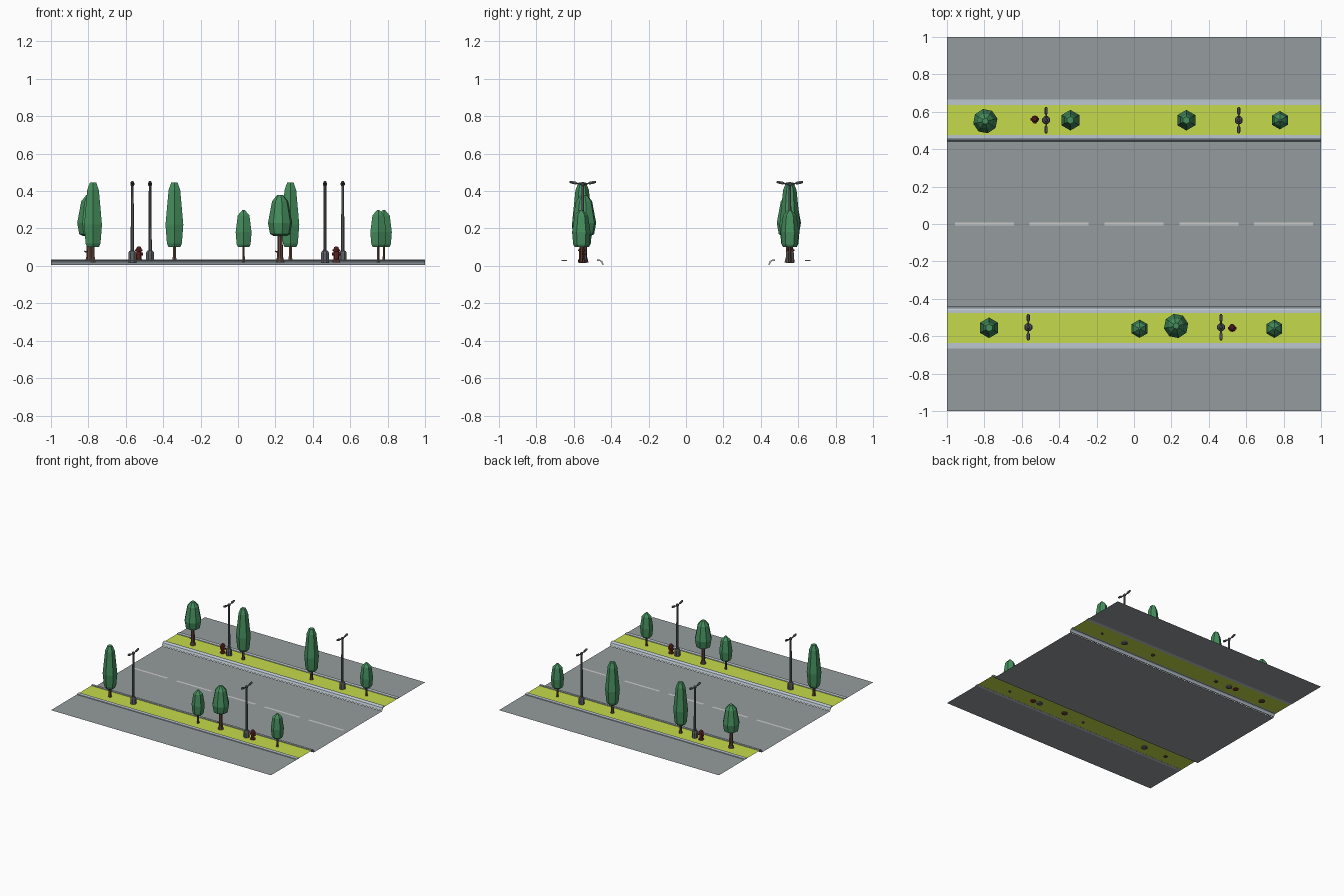
import bpy, bmesh, math
from mathutils import Vector, Matrix

if "Cube" in bpy.data.objects:
    bpy.data.objects.remove(bpy.data.objects["Cube"])


def material(name, r, g, b):
    m = bpy.data.materials.new(name)
    m.diffuse_color = (r, g, b, 1)
    m.use_nodes = True
    m.node_tree.nodes["Principled BSDF"].inputs["Base Color"].default_value = m.diffuse_color
    return m


ROAD = material("asphalt", 0.30, 0.33, 0.34)
LINE = material("lane_paint", 0.55, 0.55, 0.55)
KERB = material("kerb_stone", 0.50, 0.57, 0.62)
GRASS = material("grass", 0.56, 0.70, 0.07)
LEAF = material("leaves", 0.06, 0.27, 0.11)
BARK = material("bark", 0.13, 0.07, 0.05)
METAL = material("lamp_metal", 0.12, 0.13, 0.14)
RED = material("hydrant_red", 0.20, 0.03, 0.025)


def finish(name, bm, mat):
    bmesh.ops.recalc_face_normals(bm, faces=bm.faces)
    me = bpy.data.meshes.new(name)
    bm.to_mesh(me)
    bm.free()
    me.materials.append(mat)
    ob = bpy.data.objects.new(name, me)
    bpy.context.collection.objects.link(ob)
    return ob


def rect(name, x0, x1, y0, y1, z, mat):
    bm = bmesh.new()
    f = bm.faces.new([bm.verts.new(p) for p in
                      ((x0, y0, z), (x1, y0, z), (x1, y1, z), (x0, y1, z))])
    f.normal_update()
    me = bpy.data.meshes.new(name)
    bm.to_mesh(me)
    bm.free()
    me.materials.append(mat)
    bpy.context.collection.objects.link(bpy.data.objects.new(name, me))


def extrude_x(name, profile, mat):
    """Closed (y, z) profile swept along the whole street."""
    bm = bmesh.new()
    a = [bm.verts.new((-1, y, z)) for y, z in profile]
    b = [bm.verts.new((1, y, z)) for y, z in profile]
    n = len(a)
    for i in range(n):
        j = (i + 1) % n
        bm.faces.new((a[i], a[j], b[j], b[i]))
    bm.faces.new(a)
    bm.faces.new(b)
    finish(name, bm, mat)


def lathe(bm, rings, n, centre, turn=0.0, axis=(0, 0, 1)):
    """Capped stack of n-sided (radius, height) rings along an axis."""
    m = Matrix.Translation(centre) @ Vector((0, 0, 1)).rotation_difference(Vector(axis)).to_matrix().to_4x4()
    loops = []
    for r, z in rings:
        loops.append([bm.verts.new(m @ Vector((r * math.cos(turn + math.tau * i / n),
                                               r * math.sin(turn + math.tau * i / n), z)))
                      for i in range(n)])
    for lo, hi in zip(loops, loops[1:]):
        for i in range(n):
            j = (i + 1) % n
            bm.faces.new((lo[i], lo[j], hi[j], hi[i]))
    bm.faces.new(loops[0])
    bm.faces.new(loops[-1])


# Carriageway and dashed centre line
rect("road", -1, 1, -0.445, 0.445, 0.0, ROAD)
for i in range(5):
    x = -0.8 + 0.4 * i
    rect("lane_dash", x - 0.158, x + 0.158, -0.009, 0.009, 0.002, LINE)

# Verges, kerbs and outer pavements, mirrored across the road
for s in (-1, 1):
    rect("pavement", -1, 1, min(s * 0.66, s), max(s * 0.66, s), 0.025, ROAD)
    rect("grass_verge", -1, 1, min(s * 0.47, s * 0.64), max(s * 0.47, s * 0.64), 0.026, GRASS)
    extrude_x("verge_edging", [(s * y, z) for y, z in
              ((0.635, 0.025), (0.665, 0.025), (0.665, 0.031), (0.635, 0.031))], KERB)
    extrude_x("kerb", [(s * y, z) for y, z in
              ((0.476, 0.026), (0.476, 0.033), (0.460, 0.033), (0.448, 0.026),
               (0.440, 0.006), (0.447, 0.006), (0.454, 0.019), (0.462, 0.026))], KERB)

# Tree kinds: sides, crown rings, trunk rings
KINDS = {
    "tall": (6, [(0.036, 0.10), (0.046, 0.12), (0.055, 0.22), (0.036, 0.405), (0.020, 0.445)],
             [(0.015, 0.018), (0.010, 0.05), (0.009, 0.12)]),
    "small": (6, [(0.034, 0.10), (0.043, 0.115), (0.049, 0.18), (0.036, 0.270), (0.006, 0.30)],
              [(0.010, 0.018), (0.007, 0.05), (0.007, 0.12)]),
    "broad": (8, [(0.035, 0.16), (0.055, 0.17), (0.066, 0.23), (0.044, 0.345), (0.016, 0.38)],
              [(0.024, 0.018), (0.016, 0.05), (0.013, 0.18)]),
}


def tree(kind, x, y):
    n, crown, trunk = KINDS[kind]
    turn = math.pi / 2 if n == 6 else 0.2
    bm = bmesh.new()
    lathe(bm, crown, n, (x, y, 0), turn)
    finish(kind + "_tree_crown", bm, LEAF)
    bm = bmesh.new()
    lathe(bm, trunk, n, (x, y, 0), turn)
    if kind == "broad":  # branch stub
        lathe(bm, [(0.005, 0), (0.004, 0.028)], 5, (x, y, 0.07), 0, (-1, -0.2, 0.3))
    finish(kind + "_tree_trunk", bm, BARK)


for kind, x, y in (("broad", -0.795, 0.55), ("tall", -0.34, 0.555), ("tall", 0.28, 0.555),
                   ("small", 0.78, 0.555), ("tall", -0.775, -0.555), ("small", 0.03, -0.56),
                   ("broad", 0.225, -0.545), ("small", 0.75, -0.56)):
    tree(kind, x, y)


# Double-headed street lamps
def lamp(x, y):
    bm = bmesh.new()
    lathe(bm, [(0.023, 0.016), (0.023, 0.07), (0.017, 0.08), (0.010, 0.082),
               (0.0075, 0.44)], 8, (x, y, 0), math.pi / 8)
    finish("lamp_post", bm, METAL)
    bm = bmesh.new()
    lathe(bm, [(0.005, -0.012), (0.011, -0.005), (0.011, 0.005), (0.005, 0.012)], 8, (x, y, 0.437))
    for s in (-1, 1):
        arm = (0, s, 0.2)
        lathe(bm, [(0.0045, 0), (0.0045, 0.034)], 6, (x, y, 0.435), 0, arm)
        lathe(bm, [(0.004, 0.03), (0.0085, 0.037), (0.0085, 0.065), (0.004, 0.072)],
              6, (x, y, 0.435), 0, arm)
    finish("lamp_heads", bm, METAL)


for x, y in ((0.56, 0.555), (-0.47, 0.555), (-0.565, -0.552), (0.465, -0.552)):
    lamp(x, y)


# Fire hydrants
def hydrant(x, y):
    bm = bmesh.new()
    lathe(bm, [(0.021, 0.018), (0.021, 0.034), (0.014, 0.036), (0.014, 0.078), (0.020, 0.080),
               (0.020, 0.087), (0.015, 0.089), (0.011, 0.100), (0.005, 0.104)], 8, (x, y, 0))
    for d in ((1, 0, 0), (-1, 0, 0), (0, math.copysign(1, -y), 0)):
        lathe(bm, [(0.008, 0.008), (0.008, 0.023)], 6, (x, y, 0.064), 0, d)
    finish("hydrant", bm, RED)


hydrant(-0.53, 0.56)
hydrant(0.525, -0.557)
